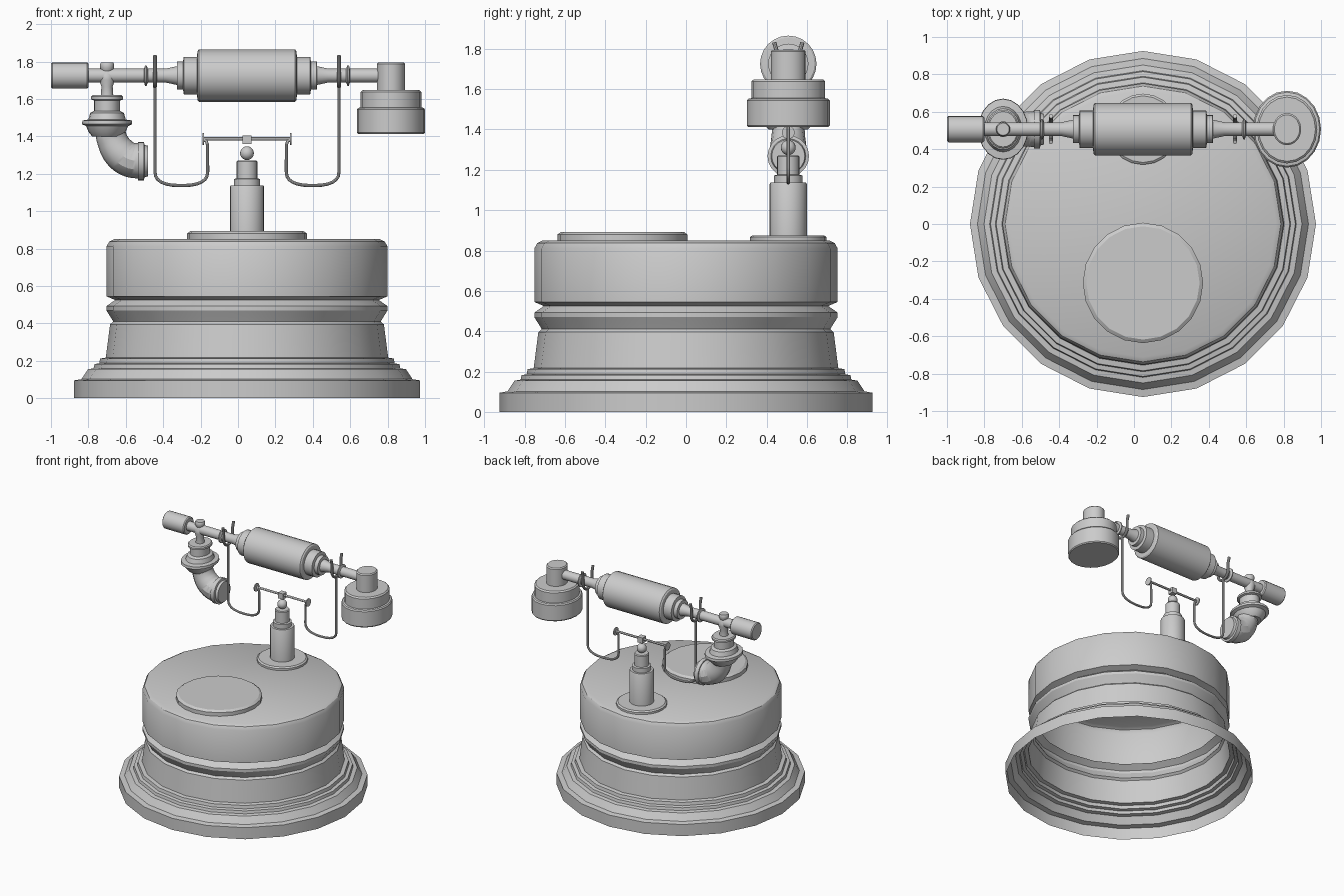
import bpy, bmesh, math
from mathutils import Matrix, Vector

if "Cube" in bpy.data.objects:
    bpy.data.objects.remove(bpy.data.objects["Cube"])

CX, SY, HZ = 0.048, 0.507, 1.725   # centre line, stem depth, handset height


def add_object(name, bm):
    me = bpy.data.meshes.new(name)
    bm.to_mesh(me)
    bm.free()
    ob = bpy.data.objects.new(name, me)
    bpy.context.collection.objects.link(ob)
    return ob


def lathe(name, profile, loc, along_x=False, n=20, sy=1.0):
    """Revolve (radius, height) points; heights are absolute along the axis."""
    bm = bmesh.new()
    vs = [bm.verts.new((r, 0, h)) for r, h in profile]
    es = [bm.edges.new(p) for p in zip(vs, vs[1:])]
    bmesh.ops.spin(bm, geom=vs + es, cent=(0, 0, 0), axis=(0, 0, 1),
                   angle=2 * math.pi, steps=n)
    bmesh.ops.remove_doubles(bm, verts=bm.verts, dist=1e-4)
    bmesh.ops.recalc_face_normals(bm, faces=bm.faces)
    m = Matrix.Diagonal((1, sy, 1, 1))
    if along_x:
        m = Matrix.Rotation(math.pi / 2, 4, 'Y') @ m
    bm.transform(Matrix.Translation(loc) @ m)
    return add_object(name, bm)


def tube(name, points, radius, radii=None, handles=False, res=3):
    """Sweep a round section along points and convert to a mesh."""
    cu = bpy.data.curves.new(name, 'CURVE')
    cu.dimensions = '3D'
    cu.bevel_depth, cu.bevel_resolution, cu.use_fill_caps = radius, res, True
    if handles:
        sp = cu.splines.new('BEZIER')
        sp.bezier_points.add(len(points) - 1)
        pts = sp.bezier_points
        sp.resolution_u = 5
    else:
        sp = cu.splines.new('POLY')
        sp.points.add(len(points) - 1)
        pts = sp.points
    for i, (p, q) in enumerate(zip(pts, points)):
        if handles:
            p.co = q
            p.handle_left_type = p.handle_right_type = 'AUTO'
        else:
            p.co = (*q, 1)
        p.radius = radii[i] if radii else 1
    tmp = bpy.data.objects.new(name + "_curve", cu)
    bpy.context.collection.objects.link(tmp)
    dg = bpy.context.evaluated_depsgraph_get()
    me = bpy.data.meshes.new_from_object(tmp.evaluated_get(dg))
    bpy.data.objects.remove(tmp)
    ob = bpy.data.objects.new(name, me)
    bpy.context.collection.objects.link(ob)
    return ob


# Hollow base, open underneath
lathe("base", [(.925, 0), (.925, .095), (.885, .102), (.85, .155), (.82, .16), (.815, .182),
               (.79, .187), (.785, .212), (.755, .217), (.732, .395), (.715, .41),
               (.73, .435), (.752, .47), (.752, .492), (.705, .525), (.752, .545),
               (.752, .81), (.737, .837), (.712, .85), (0, .85)], (CX, 0, 0))

# Discs on the top of the base
lathe("dial_plate", [(.322, .845), (.322, .88), (.303, .893), (0, .893)], (CX, -.315, 0))
lathe("stem_flange", [(.19, .845), (.19, .866), (.178, .875), (0, .875)], (CX, SY, 0))

# Stem and ball
lathe("stem", [(.092, .87), (.092, 1.13), (.088, 1.137), (.07, 1.137), (.07, 1.172),
               (.055, 1.176), (.055, 1.265), (.05, 1.272), (0, 1.272)], (CX, SY, 0))
lathe("stem_ball", [(.037 * math.sin(a * math.pi / 10), 1.31 - .037 * math.cos(a * math.pi / 10))
                    for a in range(11)], (CX, SY, 0), n=16)
bm = bmesh.new()
bmesh.ops.create_cube(bm, size=.046)
bm.transform(Matrix.Translation((CX, SY, 1.383)))
add_object("cradle_block", bm)
lathe("cradle_bar", [(0, -.235), (.009, -.235), (.009, .235), (0, .235)],
      (CX, SY, 1.387), True, 12)

# Cradle arms, forks and end discs, mirrored left and right
for s, side in ((-1, "left"), (1, "right")):
    lathe(f"bar_disc_{side}", [(0, -.004), (.032, -.004), (.032, .004), (0, .004)],
          (CX + s * .235, SY, 1.385), True, 14)
    mid, rx, rz = .351, .141, .075
    pts = [(.235, 1.38), (.218, 1.376), (.211, 1.355)]
    for i in range(13):
        a = math.pi * i / 12
        c, q = math.cos(a), math.sin(a)
        pts.append((mid - rx * math.copysign(abs(c) ** .8, c), 1.212 - rz * q ** .8))
    pts.append((.492, 1.665))
    tube(f"cradle_arm_{side}", [(CX + s * x, SY, z) for x, z in pts], .009)
    fork = [(-.07, 1.832), (-.058, 1.79), (-.058, HZ)]
    fork += [(-.058 * math.cos(math.pi * i / 8), HZ - .058 * math.sin(math.pi * i / 8))
             for i in range(1, 8)]
    fork += [(.058, HZ), (.058, 1.79), (.07, 1.832)]
    tube(f"cradle_fork_{side}", [(CX + s * .492, SY + y, z) for y, z in fork], .011)

# Handset grip and rod, symmetric half profile mirrored
half = [(.13, .265), (.14, .257)]
outer = [(.037, .70), (.037, .55), (.055, .545), (.055, .537), (.037, .53), (.037, .435),
         (.05, .375), (.075, .373), (.075, .342), (.1, .338), (.1, .267)] + half
lathe("handset_grip", [(0, -.86)] + [(.037, -.86)] + [(r, -h) for r, h in outer]
      + [(r, h) for r, h in reversed(outer)] + [(0, .70)], (CX, SY, HZ), True, 24)
lathe("handset_end_cap", [(0, -1), (.063, -1), (.07, -.993), (.07, -.807), (.063, -.8), (0, -.8)],
      (0, SY, HZ), True)

# Earpiece
lathe("earpiece", [(0, 1.795), (.068, 1.795), (.076, 1.787), (.076, 1.648), (.152, 1.648),
                   (.162, 1.638), (.162, 1.555), (.175, 1.552), (.182, 1.543), (.182, 1.42),
                   (.176, 1.412), (0, 1.412)], (.818, SY, 0), sy=1.13)

# Mouthpiece: clamp, collar and flared disc
MX = -.70
lathe("mouthpiece_clamp", [(0, 1.795), (.033, 1.795), (.038, 1.785), (.037, 1.765), (.03, 1.75),
                           (.042, 1.725), (.042, 1.70), (.03, 1.665), (.034, 1.61)],
      (MX, SY, 0), n=16)
lathe("mouthpiece_collar", [(0, 1.62), (.078, 1.62), (.085, 1.612), (.085, 1.597), (.07, 1.592),
                            (.07, 1.535), (.09, 1.525), (.1, 1.49), (.132, 1.485), (.134, 1.465),
                            (.112, 1.455), (.1, 1.425), (.08, 1.40), (0, 1.40)],
      (MX, SY, 0), sy=1.22)

# Mouthpiece elbow and end flange
tube("mouthpiece_elbow", [(-.685, SY, 1.44), (-.672, SY, 1.38), (-.635, SY, 1.315),
                          (-.585, SY, 1.278), (-.52, SY, 1.268)],
     .1, [.8, .82, .9, .93, .95], True, 4)
lathe("mouthpiece_rim", [(0, -.535), (.103, -.535), (.103, -.503), (.087, -.5), (.082, -.481),
                         (0, -.481)], (0, SY, 1.268), True)

# Smooth shading with sharp edges kept
for ob in bpy.context.collection.objects:
    ob.select_set(True)
    bpy.context.view_layer.objects.active = ob
bpy.ops.object.shade_smooth_by_angle(angle=math.radians(30))
